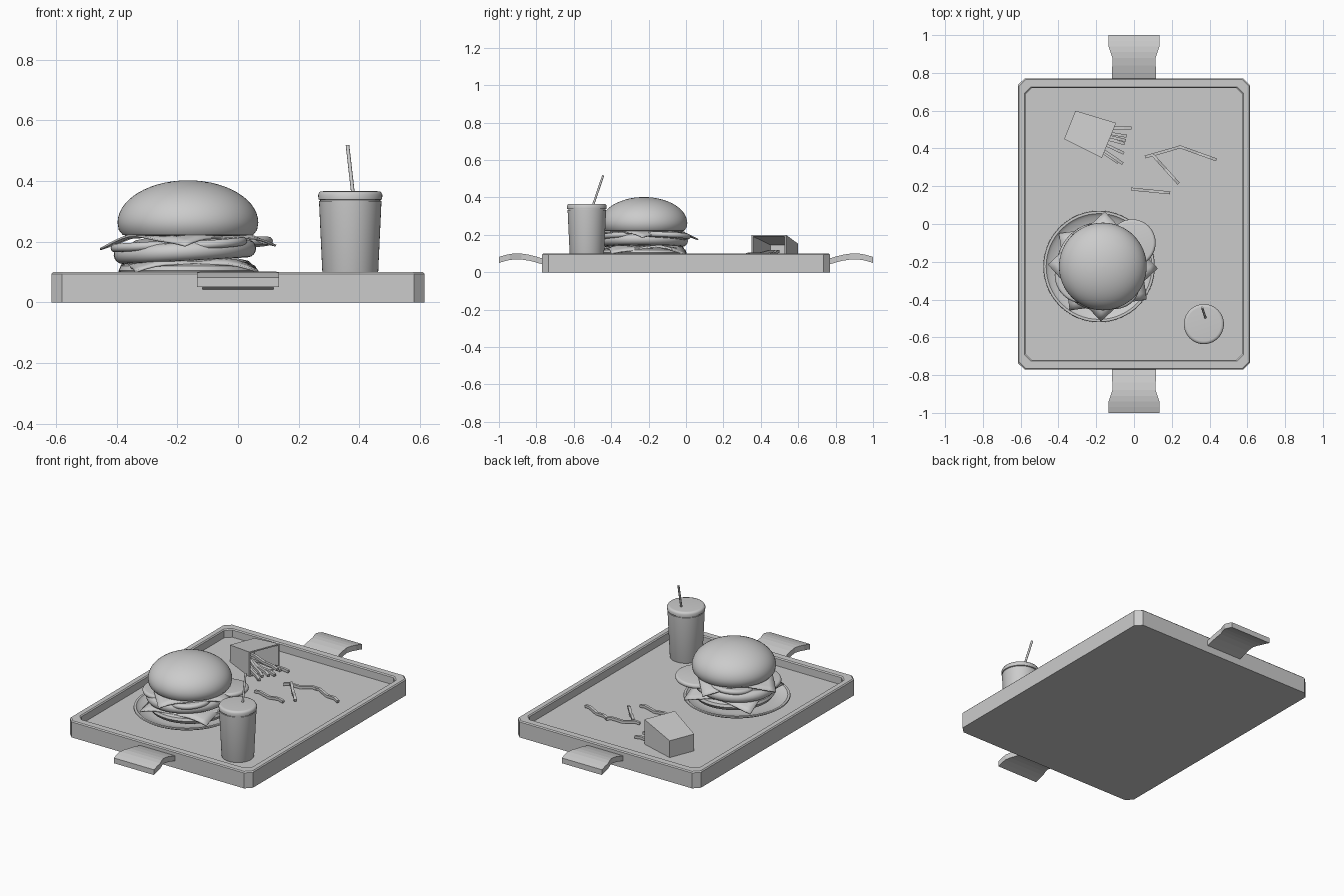
import bpy, bmesh, math
from mathutils import Vector, Matrix

if "Cube" in bpy.data.objects:
    bpy.data.objects.remove(bpy.data.objects["Cube"])

grey = bpy.data.materials.new("plain grey")
grey.use_nodes = True
grey.diffuse_color = (0.6, 0.6, 0.6, 1)
grey.node_tree.nodes["Principled BSDF"].inputs["Base Color"].default_value = (0.6, 0.6, 0.6, 1)

FLOOR = 0.05
BURGER = (-0.165, -0.225)


def finish(name, bm, smooth=None):
    bmesh.ops.recalc_face_normals(bm, faces=bm.faces)
    mesh = bpy.data.meshes.new(name)
    bm.to_mesh(mesh)
    bm.free()
    mesh.materials.append(grey)
    ob = bpy.data.objects.new(name, mesh)
    bpy.context.collection.objects.link(ob)
    if smooth:
        bpy.ops.object.select_all(action='DESELECT')
        ob.select_set(True)
        bpy.context.view_layer.objects.active = ob
        bpy.ops.object.shade_smooth_by_angle(angle=math.radians(smooth))
    return ob


def loft(name, rings, smooth=None, caps=True):
    """Skin a list of equal-length closed rings."""
    bm = bmesh.new()
    rows = [[bm.verts.new(p) for p in ring] for ring in rings]
    n = len(rows[0])
    for a, b in zip(rows, rows[1:]):
        for i in range(n):
            j = (i + 1) % n
            bm.faces.new((a[i], a[j], b[j], b[i]))
    if caps:
        bm.faces.new(rows[0])
        bm.faces.new(rows[-1])
    return finish(name, bm, smooth)


def lathe(name, profile, centre, sides=48, smooth=40, tilt=(0, 0)):
    rings = [[(r * math.cos(math.tau * i / sides), r * math.sin(math.tau * i / sides), z)
              for i in range(sides)] for r, z in profile]
    ob = loft(name, rings, smooth)
    ob.location = (centre[0], centre[1], 0) if len(centre) == 2 else centre
    ob.rotation_euler = (tilt[0], tilt[1], 0)
    return ob


def puck(name, r, h, centre, tilt=(0, 0)):
    """Disc with a fully rounded edge."""
    edge = [(r - h / 2 + h / 2 * math.cos(a), h / 2 * math.sin(a))
            for a in [math.pi * (k / 8 - 0.5) for k in range(9)]]
    return lathe(name, edge, centre, tilt=tilt)


def stick(name, path, w, sides=4):
    """Bar following a path, with a regular cross-section."""
    path = [Vector(p) for p in path]
    rings = []
    for i, p in enumerate(path):
        d = (path[min(i + 1, len(path) - 1)] - path[max(i - 1, 0)]).normalized()
        ref = Vector((1, 0, 0)) if abs(d.z) > 0.8 else Vector((0, 0, 1))
        u = d.cross(ref).normalized()
        v = u.cross(d)
        rings.append([p + w * (math.cos(a) * u + math.sin(a) * v)
                      for a in [math.tau * (k + 0.5) / sides for k in range(sides)]])
    return loft(name, rings, 60 if sides > 4 else None)


# Tray: chamfered rectangle swept over the rim and down to the floor
def tray_ring(x, y, c, z):
    half = [(x, -y + c), (x, y - c), (x - c, y), (-x + c, y)]
    return [(a, b, z) for a, b in half + [(-a, -b) for a, b in half]]


loft("tray", [tray_ring(0.615, 0.77, 0.035, 0),
              tray_ring(0.615, 0.77, 0.035, 0.094),
              tray_ring(0.609, 0.764, 0.034, 0.1),
              tray_ring(0.58, 0.725, 0.033, 0.1),
              tray_ring(0.574, 0.719, 0.032, 0.094),
              tray_ring(0.574, 0.719, 0.032, FLOOR)])

# Handles: curved slab that flares outwards
stations = [(0.765, 0.117, 0.073), (0.8, 0.116, 0.084), (0.84, 0.115, 0.094), (0.88, 0.115, 0.1),
            (0.91, 0.125, 0.101), (0.94, 0.135, 0.098), (0.97, 0.135, 0.091), (1.0, 0.135, 0.082)]
for side, name in ((-1, "front_handle"), (1, "back_handle")):
    loft(name, [[(-w, side * y, z), (w, side * y, z), (w, side * y, z - 0.032), (-w, side * y, z - 0.032)]
                for y, w, z in stations])

# Plate
lathe("plate", [(0.2, FLOOR), (0.28, 0.07), (0.295, 0.08), (0.293, 0.086), (0.28, 0.086),
                (0.265, 0.072), (0.2, 0.062)], (-0.185, -0.225), 64)

# Burger buns
lathe("bottom_bun", [(0.13, 0.062), (0.18, 0.068), (0.215, 0.085), (0.228, 0.105), (0.222, 0.12), (0.2, 0.13)], BURGER)
dome = [(0.232 * math.cos(a), 0.262 + 0.14 * math.sin(a)) for a in [math.pi / 2 * k / 14 for k in range(14)]]
lathe("top_bun", [(0.19, 0.218), (0.215, 0.222), (0.228, 0.238)] + dome + [(0.002, 0.402)], BURGER, 64)


# Square slices that droop over the edge
def slice_sheet(name, angle, z, start, slope, half=0.206):
    bm = bmesh.new()
    bmesh.ops.create_grid(bm, x_segments=12, y_segments=12, size=half)
    for v in bm.verts:
        r = v.co.length
        v.co.z = -slope * max(0, r - start) + 0.006 * math.sin(5 * math.atan2(v.co.y, v.co.x)) * r / half
    ob = finish(name, bm, 40)
    ob.location = (*BURGER, z)
    ob.rotation_euler.z = math.radians(angle)
    mod = ob.modifiers.new("thickness", 'SOLIDIFY')
    mod.thickness = 0.007
    return ob


slice_sheet("upper_slice", 43, 0.222, 0.2, 0.42)
slice_sheet("lower_slice", 8, 0.14, 0.19, 0.42)

# Filling
puck("patty", 0.235, 0.06, (BURGER[0] - 0.01, BURGER[1], 0.167), (0, math.radians(-3)))
for k, (x, y, r) in enumerate([(-0.01, -0.1, 0.125), (-0.27, -0.27, 0.15), (-0.1, -0.32, 0.13), (-0.22, -0.13, 0.13)]):
    puck("tomato_slice_%d" % k, r, 0.028, (x, y, 0.195 - 0.008 * (k == 1)), (0.04 * (k - 1), -0.06))

# Drink cup, lid and straw
CUP = (0.37, -0.53)
lathe("cup", [(0.088, FLOOR), (0.09, 0.055), (0.103, 0.333)], CUP)
lathe("cup_lid", [(0.099, 0.328), (0.099, 0.337), (0.105, 0.339), (0.106, 0.355),
                  (0.1, 0.365), (0.09, 0.366)], CUP, smooth=60)
stick("straw", [(0.38, -0.5, 0.35), (0.361, -0.443, 0.517)], 0.006, 10)

# Fry box lying on its side: open mouth, lower back end
mouth = [Vector((-0.17, 0.35, 0)), Vector((-0.095, 0.535, 0))]
rear = [Vector((-0.37, 0.45, 0)), Vector((-0.31, 0.6, 0))]


def box_ring(pair, low, high, inset=0):
    d = (pair[1] - pair[0]).normalized() * inset
    a, b = pair[0] + d, pair[1] - d
    return [Vector((p.x, p.y, z)) for p, z in ((a, low), (b, low), (b, high), (a, high))]


inner_rear = [p.lerp(q, 0.06) for p, q in zip(rear, mouth)]
loft("fry_box", [box_ring(rear, FLOOR, 0.152), box_ring(mouth, FLOOR, 0.2),
                 box_ring(mouth, FLOOR + 0.007, 0.192, 0.008),
                 box_ring(inner_rear, FLOOR + 0.007, 0.146, 0.008)])


# Fries: slightly wavy square bars
def fry(name, a, b, z0, z1, wave=0.006):
    a, b = Vector((*a, z0)), Vector((*b, z1))
    pts = [a.lerp(b, t / 6) + Vector((0, 0, wave * math.sin(t * 1.6))) for t in range(7)]
    stick(name, pts, 0.011)


loose = [((0.06, 0.355), (0.25, 0.41)), ((0.1, 0.365), (0.235, 0.215)),
         ((0.24, 0.41), (0.435, 0.34)), ((-0.015, 0.185), (0.19, 0.165))]
for k, (a, b) in enumerate(loose):
    fry("loose_fry_%d" % k, a, b, 0.066 + 0.012 * (k == 1), 0.066)

tips = [(-0.015, 0.508), (-0.04, 0.465), (-0.045, 0.442), (-0.05, 0.425),
        (-0.055, 0.375), (-0.06, 0.32), (-0.085, 0.325)]
for k, tip in enumerate(tips):
    root = Vector((-0.25, 0.51)).lerp(Vector((-0.28, 0.46)), k / 6)
    fry("box_fry_%d" % k, root, tip, 0.07 + 0.02 * (k % 3), 0.064 + 0.014 * (k % 3), 0.004)
